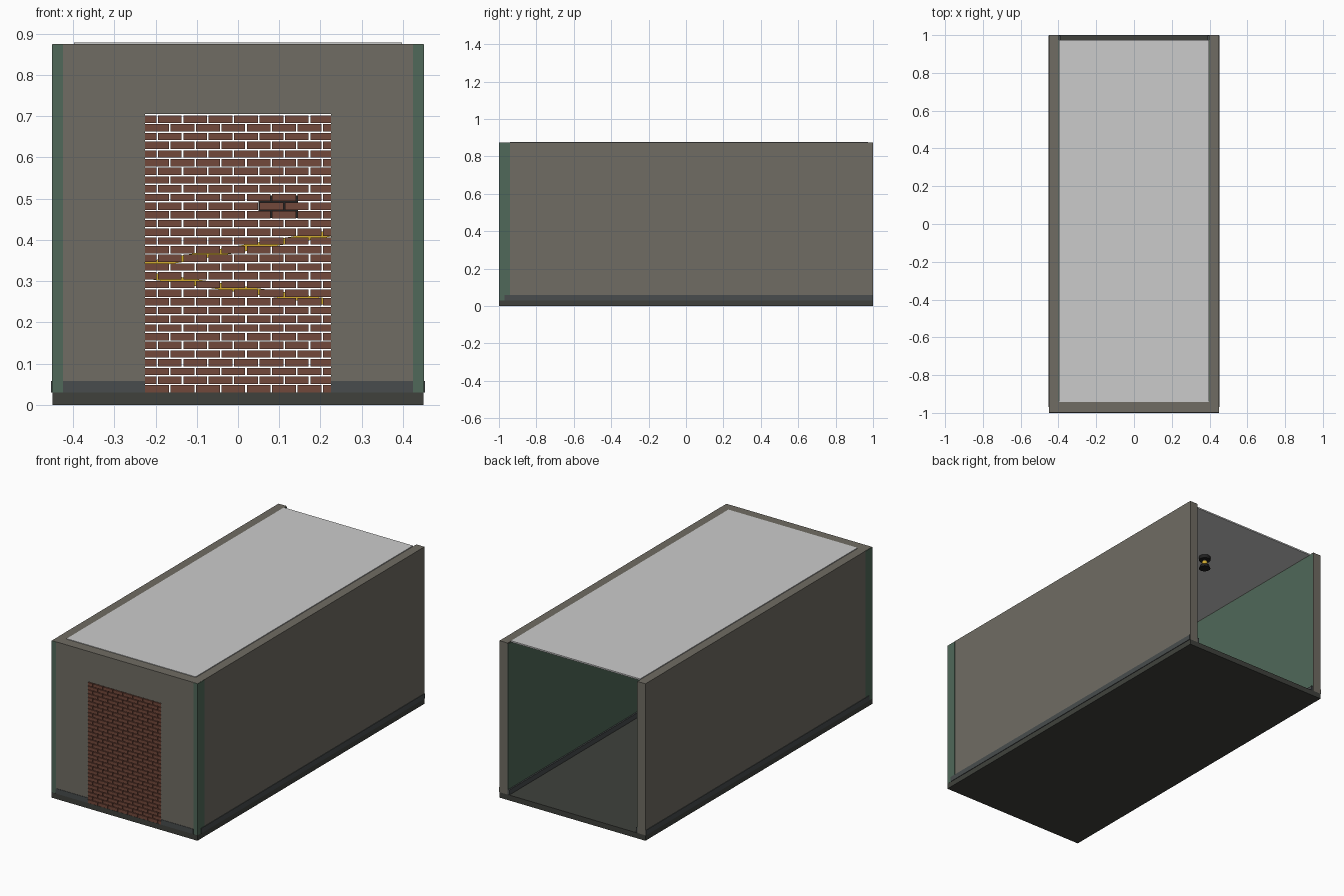
import bpy, bmesh, math
from mathutils import Matrix, Vector

if "Cube" in bpy.data.objects:
    bpy.data.objects.remove(bpy.data.objects["Cube"])


def mat(name, r, g, b):
    m = bpy.data.materials.new(name)
    m.diffuse_color = (r, g, b, 1)
    m.use_nodes = True
    m.node_tree.nodes["Principled BSDF"].inputs["Base Color"].default_value = m.diffuse_color
    return m


CONCRETE = mat("concrete", 0.16, 0.15, 0.125)
GREEN = mat("green_paint", 0.08, 0.14, 0.10)
BRICK = mat("brick", 0.17, 0.065, 0.043)
TRIM = mat("dark_trim", 0.065, 0.073, 0.075)
FLOOR = mat("floor_grey", 0.05, 0.053, 0.045)
CEIL = mat("ceiling_white", 0.58, 0.58, 0.55)
BLACK = mat("black_metal", 0.015, 0.015, 0.015)
YELLOW = mat("yellow", 0.65, 0.42, 0.03)


def finish(name, bm, material):
    me = bpy.data.meshes.new(name)
    bm.to_mesh(me)
    bm.free()
    me.materials.append(material)
    ob = bpy.data.objects.new(name, me)
    bpy.context.collection.objects.link(ob)
    return ob


def add_box(bm, lo, hi):
    lo, hi = Vector(lo), Vector(hi)
    m = Matrix.Translation((lo + hi) / 2) @ Matrix.Diagonal((*(hi - lo), 1))
    bmesh.ops.create_cube(bm, size=1, matrix=m)


def boxes(name, material, *spans, mirror=False):
    """Boxes given as (low corner, high corner), optionally mirrored in x."""
    bm = bmesh.new()
    for lo, hi in spans:
        add_box(bm, lo, hi)
        if mirror:
            add_box(bm, (-hi[0], lo[1], lo[2]), (-lo[0], hi[1], hi[2]))
    return finish(name, bm, material)


def cylinder(name, material, x, y, z0, z1, r0, r1):
    bm = bmesh.new()
    bmesh.ops.create_cone(bm, cap_ends=True, segments=24, radius1=r0, radius2=r1,
                          depth=z1 - z0, matrix=Matrix.Translation((x, y, (z0 + z1) / 2)))
    return finish(name, bm, material)


F, TOP, DOOR, LINTEL = 0.03, 0.875, 0.225, 0.705

# Floor, ceiling and shell
boxes("floor", FLOOR, ((-.45, -1, 0), (.45, 1, F)))
boxes("ceiling", CEIL, ((-.398, -.942, .87), (.398, .973, .878)))
boxes("side_walls", CONCRETE, ((.40, -.94, F), (.45, 1, TOP)), mirror=True)
boxes("front_wall_sides", CONCRETE, ((DOOR, -.998, F), (.449, -.94, TOP)), mirror=True)
boxes("front_wall_lintel", CONCRETE, ((-DOOR, -.998, LINTEL), (DOOR, -.94, TOP)))

# Green paint: inner wall linings and front corner strips
boxes("side_linings", GREEN, ((.398, -.94, F), (.4, .999, .869)), mirror=True)
boxes("front_linings", GREEN, ((DOOR, -.94, F), (.398, -.938, .869)), mirror=True)
boxes("lintel_lining", GREEN, ((-DOOR, -.94, LINTEL), (DOOR, -.938, .869)))
boxes("corner_strips", GREEN, ((.424, -.999, F), (.4505, -.94, TOP - .001)), mirror=True)

# Skirting on both faces of the walls
boxes("side_skirting", TRIM, ((.39, -.97, F), (.453, .999, .058)), mirror=True)
boxes("front_skirting", TRIM, ((DOOR, -1, F), (.424, -.93, .058)), mirror=True)

# Bricks filling the doorway, with open joints
bm = bmesh.new()
rows, pitch, gap = 32, 0.0616, 0.004
h = (LINTEL - F) / rows
for i in range(rows):
    z = F + i * h
    x = -DOOR - (pitch / 2 if i % 2 else 0)
    while x < DOOR - .006:
        lo, hi = max(x, -DOOR), min(x + pitch - gap, DOOR)
        add_box(bm, (lo, -.999, z), (hi, -.955, z + h - .0035))
        x += pitch
finish("bricks", bm, BRICK)

# Barrier tapes behind the bricks
for i, (za, zb) in enumerate(((.338, .417), (.315, .248))):
    bm = bmesh.new()
    length = math.hypot(.46, zb - za)
    m = (Matrix.Translation((0, -.951, (za + zb) / 2))
         @ Matrix.Rotation(-math.atan2(zb - za, .46), 4, 'Y')
         @ Matrix.Diagonal((length, .002, .016, 1)))
    bmesh.ops.create_cube(bm, size=1, matrix=m)
    finish(f"barrier_tape_{i + 1}", bm, YELLOW)

# Dark plate behind the tapes
boxes("dark_plate", BLACK, ((.05, -.953, .453), (.145, -.945, .508)))

# Ceiling lamp
lx, ly = .015, .6
cylinder("lamp_base", BLACK, lx, ly, .85, .871, .03, .03)
cylinder("lamp_stem", BLACK, lx, ly, .815, .85, .012, .012)
cylinder("lamp_shade", BLACK, lx, ly, .80, .818, .03, .024)
bm = bmesh.new()
bmesh.ops.create_uvsphere(bm, u_segments=16, v_segments=10, radius=.016,
                          matrix=Matrix.Translation((lx, ly, .833)))
bulb = finish("lamp_bulb", bm, YELLOW)
for p in bulb.data.polygons:
    p.use_smooth = True
